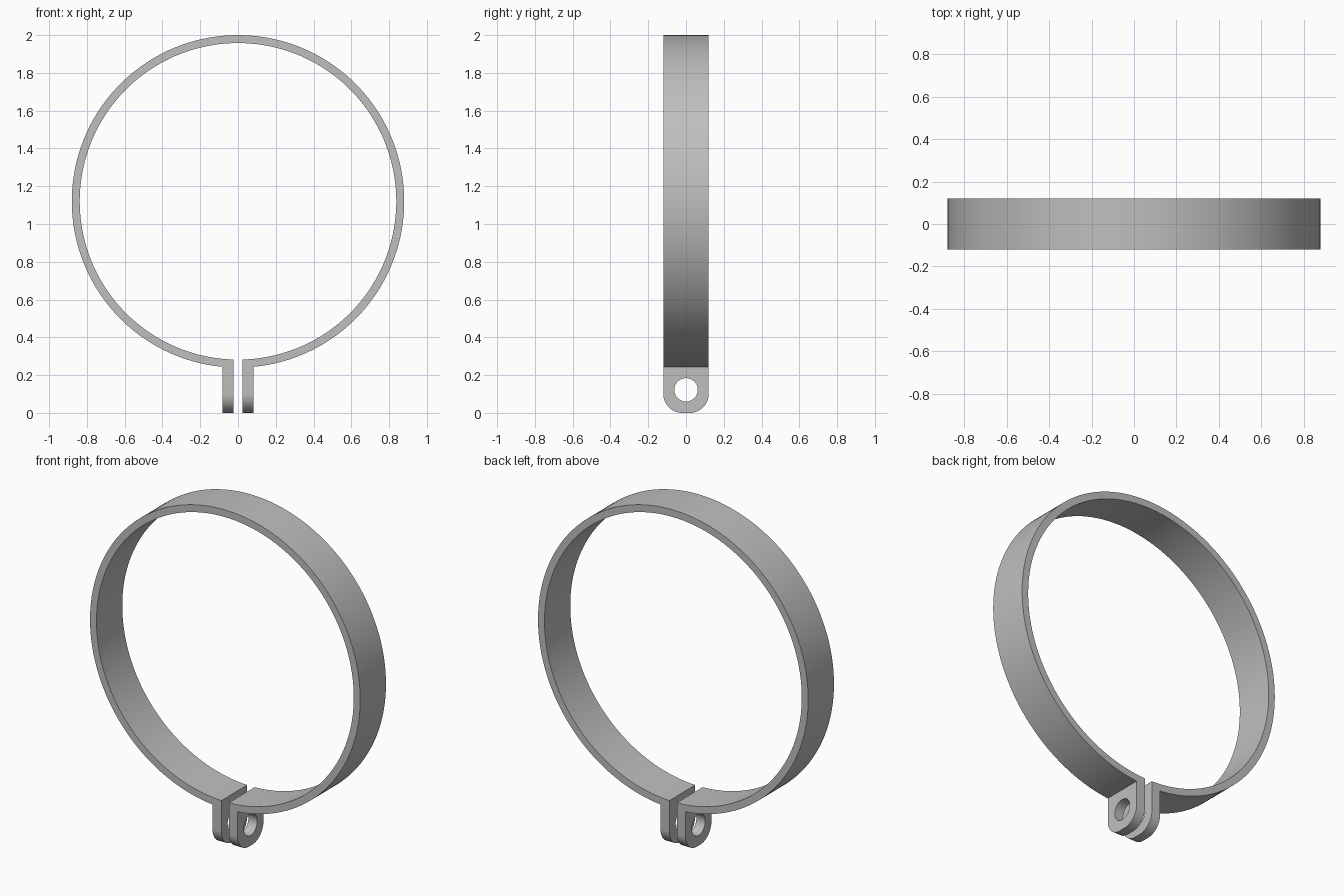
import bpy, bmesh
from math import sin, cos, asin, pi

cube = bpy.data.objects.get("Cube")
if cube:
    bpy.data.objects.remove(cube)

R_OUT, R_IN, CENTRE_Z = 0.88, 0.838, 1.12
HALF_DEPTH = 0.12
GAP, TAB = 0.024, 0.082          # inner and outer x of each lug
HOLE_Z, HOLE_R, CORNER = 0.122, 0.062, 0.1

steel = bpy.data.materials.new("plain grey steel")
steel.use_nodes = True
grey = (0.52, 0.52, 0.52, 1)
steel.diffuse_color = grey
steel.node_tree.nodes["Principled BSDF"].inputs["Base Color"].default_value = grey


def arc(radius, x_start, steps=180):
    """Points round the ring from +x_start at the bottom, over the top, to -x_start."""
    a = asin(x_start / radius)
    angles = [a + (2 * pi - 2 * a) * i / steps for i in range(steps + 1)]
    return [(radius * sin(t), CENTRE_Z - radius * cos(t)) for t in angles]


# Split ring and two lugs as one outline, extruded through the depth
outline = [(GAP, 0), (TAB, 0)] + arc(R_OUT, TAB) + [(-TAB, 0), (-GAP, 0)]
outline += reversed(arc(R_IN, GAP))

bm = bmesh.new()
face = bm.faces.new([bm.verts.new((x, -HALF_DEPTH, z)) for x, z in outline])
result = bmesh.ops.extrude_face_region(bm, geom=[face])
moved = [v for v in result["geom"] if isinstance(v, bmesh.types.BMVert)]
bmesh.ops.translate(bm, verts=moved, vec=(0, 2 * HALF_DEPTH, 0))

# Rounded lower corners of the lugs
corners = [e for e in bm.edges
           if all(v.co.z < 0.001 for v in e.verts)
           and abs(e.verts[0].co.y - e.verts[1].co.y) < 0.001]
bmesh.ops.bevel(bm, geom=corners, offset=CORNER, segments=16, profile=0.5,
                affect='EDGES')
bmesh.ops.recalc_face_normals(bm, faces=bm.faces)
mesh = bpy.data.meshes.new("clamp_ring")
bm.to_mesh(mesh)
bm.free()
mesh.materials.append(steel)
clamp = bpy.data.objects.new("clamp_ring", mesh)
bpy.context.collection.objects.link(clamp)

# Bolt hole through both lugs
bpy.ops.mesh.primitive_cylinder_add(vertices=48, radius=HOLE_R, depth=0.4,
                                    location=(0, 0, HOLE_Z), rotation=(0, pi / 2, 0))
cutter = bpy.context.object
cutter.name = "bolt_hole_cutter"
cutter.hide_render = True
cutter.data.materials.append(steel)

bpy.ops.object.select_all(action='DESELECT')
clamp.select_set(True)
bpy.context.view_layer.objects.active = clamp
cut = clamp.modifiers.new("bolt_hole", 'BOOLEAN')
cut.operation = 'DIFFERENCE'
cut.solver = 'EXACT'
cut.object = cutter
bpy.ops.object.modifier_apply(modifier=cut.name)
bpy.data.objects.remove(cutter)

bpy.ops.object.shade_smooth_by_angle(angle=pi / 6)
